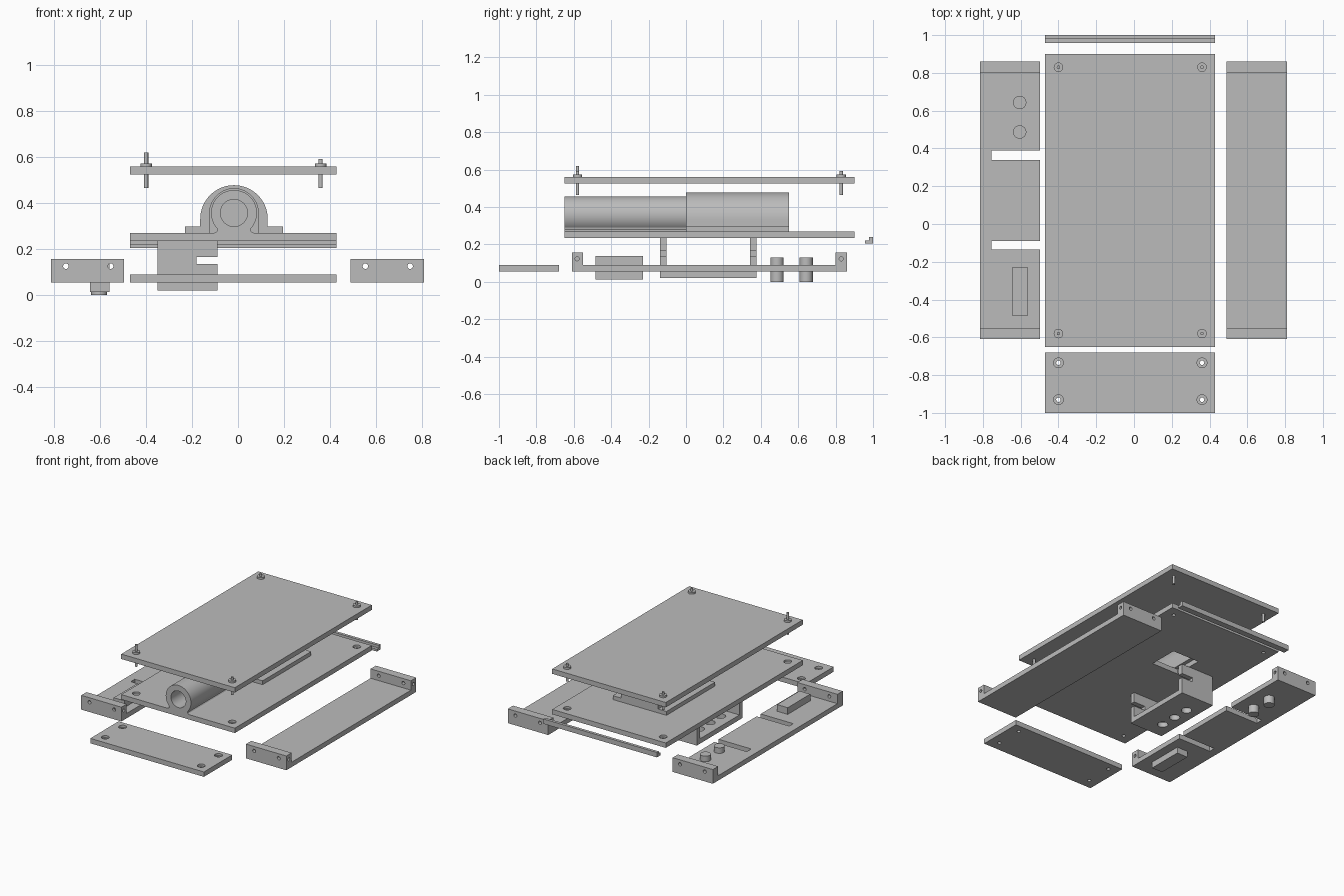
import bpy, bmesh, math
from mathutils import Matrix

if "Cube" in bpy.data.objects:
    bpy.data.objects.remove(bpy.data.objects["Cube"])

grey = bpy.data.materials.new("plain grey")
grey.diffuse_color = (0.5, 0.5, 0.5, 1)
grey.use_nodes = True
grey.node_tree.nodes["Principled BSDF"].inputs["Base Color"].default_value = grey.diffuse_color


def finish(name, bm):
    bmesh.ops.recalc_face_normals(bm, faces=bm.faces)
    me = bpy.data.meshes.new(name)
    bm.to_mesh(me)
    bm.free()
    me.materials.append(grey)
    ob = bpy.data.objects.new(name, me)
    bpy.context.collection.objects.link(ob)
    return ob


def add_prism(bm, pts, y0, y1):
    """Extrude an x-z outline along y."""
    f = bm.faces.new([bm.verts.new((x, y0, z)) for x, z in pts])
    r = bmesh.ops.extrude_face_region(bm, geom=[f])
    vs = [v for v in r["geom"] if isinstance(v, bmesh.types.BMVert)]
    bmesh.ops.translate(bm, verts=vs, vec=(0, y1 - y0, 0))


def prism(name, pts, y0, y1):
    bm = bmesh.new()
    add_prism(bm, pts, y0, y1)
    return finish(name, bm)


def box(name, x0, x1, y0, y1, z0, z1):
    return prism(name, [(x0, z0), (x1, z0), (x1, z1), (x0, z1)], y0, y1)


def cyl(name, r, a, b, axis="Z", seg=40):
    """Cylinder between points a and b, which lie along one axis."""
    bm = bmesh.new()
    mid = [(p + q) / 2 for p, q in zip(a, b)]
    depth = sum(abs(p - q) for p, q in zip(a, b))
    rot = {"Z": Matrix(), "X": Matrix.Rotation(math.pi / 2, 4, "Y"),
           "Y": Matrix.Rotation(math.pi / 2, 4, "X")}[axis]
    bmesh.ops.create_cone(bm, cap_ends=True, segments=seg, radius1=r, radius2=r,
                          depth=depth, matrix=Matrix.Translation(mid) @ rot)
    return finish(name, bm)


def modify(ob, op, others):
    for o in others:
        m = ob.modifiers.new("bool", "BOOLEAN")
        m.operation, m.solver, m.object = op, "EXACT", o
        bpy.context.view_layer.objects.active = ob
        bpy.ops.object.modifier_apply(modifier=m.name)
        bpy.data.objects.remove(o)
    return ob


def cut(ob, *others):
    return modify(ob, "DIFFERENCE", others)


def join(ob, *others):
    return modify(ob, "UNION", others)


def screw_holes(ob, ys, z0, z1):
    """Counterbored holes at the plate corners."""
    for x in (-0.40, 0.36):
        for y in ys:
            cut(ob, cyl("c", 0.012, (x, y, z0 - 0.02), (x, y, z1 + 0.02), seg=24),
                cyl("c", 0.026, (x, y, z1 - 0.015), (x, y, z1 + 0.02), seg=24))


X0, X1 = -0.47, 0.43
CORNER_Y = (-0.58, 0.83)

# top cover with four screws, one of them longer
box("top_cover", X0, X1, -0.65, 0.90, 0.525, 0.56)
for x in (-0.40, 0.36):
    for y in CORNER_Y:
        top = 0.62 if (x < 0 and y < 0) else 0.592
        join(cyl("cover_screw", 0.009, (x, y, 0.465), (x, y, top), seg=24),
             cyl("nut", 0.025, (x, y, 0.56), (x, y, 0.573), seg=24))

# middle plate with window and corner holes
mid = box("middle_plate", X0, X1, -0.65, 0.90, 0.235, 0.27)
cut(mid, box("c", -0.15, 0.06, 0.26, 0.47, 0.2, 0.3))
screw_holes(mid, CORNER_Y, 0.235, 0.27)

# front plate
front = box("front_plate", X0, X1, -1.0, -0.68, 0.055, 0.09)
screw_holes(front, (-0.93, -0.735), 0.055, 0.09)

# stepped rear strip
join(box("rear_strip", X0, X1, 0.957, 1.0, 0.205, 0.221),
     box("s", X0, X1, 0.979, 1.0, 0.205, 0.24))

# front tube on a flared foot
CX, CZ = -0.0175, 0.357
tube = cyl("tube", 0.10, (CX, -0.65, CZ), (CX, 0.01, CZ), "Y", 64)
half = [(0.088, 0.27), (0.078, 0.273), (0.072, 0.28), (0.074, 0.29)]
foot = [(CX + x, z) for x, z in half] + [(CX - x, z) for x, z in reversed(half)]
join(tube, prism("f", foot, -0.65, 0.0))
cut(tube, cyl("c", 0.059, (CX, -0.7, CZ), (CX, 0.1, CZ), "Y", 48))


def arch(r, zc, zb, n=40):
    pts = [(CX + r * math.cos(math.pi * i / n), zc + r * math.sin(math.pi * i / n))
           for i in range(n + 1)]
    return [(CX + r, zb)] + pts + [(CX - r, zb)]


# arched hollow housing with side flanges
housing = prism("arched_housing", arch(0.147, 0.331, 0.27), 0.0, 0.55)
join(housing, box("f", -0.23, 0.195, 0.0, 0.55, 0.27, 0.298))
cut(housing, prism("c", arch(0.106, CZ, 0.2), -0.05, 0.52))

# U-shaped bracket under the middle plate, with side notches and three holes
bracket = box("lower_bracket", -0.35, -0.09, -0.14, 0.378, 0.02, 0.235)
cut(bracket, box("c", -0.5, 0.1, -0.105, 0.343, 0.055, 0.3),
    box("c", -0.18, 0.0, -0.3, 0.5, 0.135, 0.165))
for y in (-0.02, 0.10, 0.22):
    cut(bracket, cyl("c", 0.034, (-0.26, y, 0.0), (-0.26, y, 0.08)))


# side channels: plate with raised, drilled ends
def channel(name, x0, x1, hole_xs, side_hole):
    ob = box(name, x0, x1, -0.61, 0.86, 0.055, 0.157)
    cut(ob, box("c", x0 - 0.1, x1 + 0.1, -0.55, 0.80, 0.09, 0.3))
    for x in hole_xs:
        cut(ob, cyl("c", 0.012, (x, -0.8, 0.125), (x, 1.0, 0.125), "Y", 24))
    for y in (-0.582, 0.83):
        cut(ob, cyl("c", 0.011, (x1 - side_hole, y, 0.123), (x1 + 0.05, y, 0.123), "X", 24))
    return ob


channel("right_channel", 0.49, 0.81, (0.555, 0.75), 0.04)
left = channel("left_channel", -0.815, -0.497, (-0.75, -0.555), 0.07)
for y0, y1 in ((-0.135, -0.09), (0.34, 0.39)):
    cut(left, box("c", -0.755, -0.4, y0, y1, 0.0, 0.2))

# block and two round posts through the left channel
box("block_insert", -0.645, -0.56, -0.485, -0.23, 0.012, 0.138)
for y in (0.487, 0.643):
    cyl("round_post", 0.035, (-0.605, y, 0.0), (-0.605, y, 0.13))

# smooth the round surfaces, keep edges sharp
bpy.ops.object.select_all(action="SELECT")
bpy.ops.object.shade_smooth_by_angle(angle=math.radians(30))
